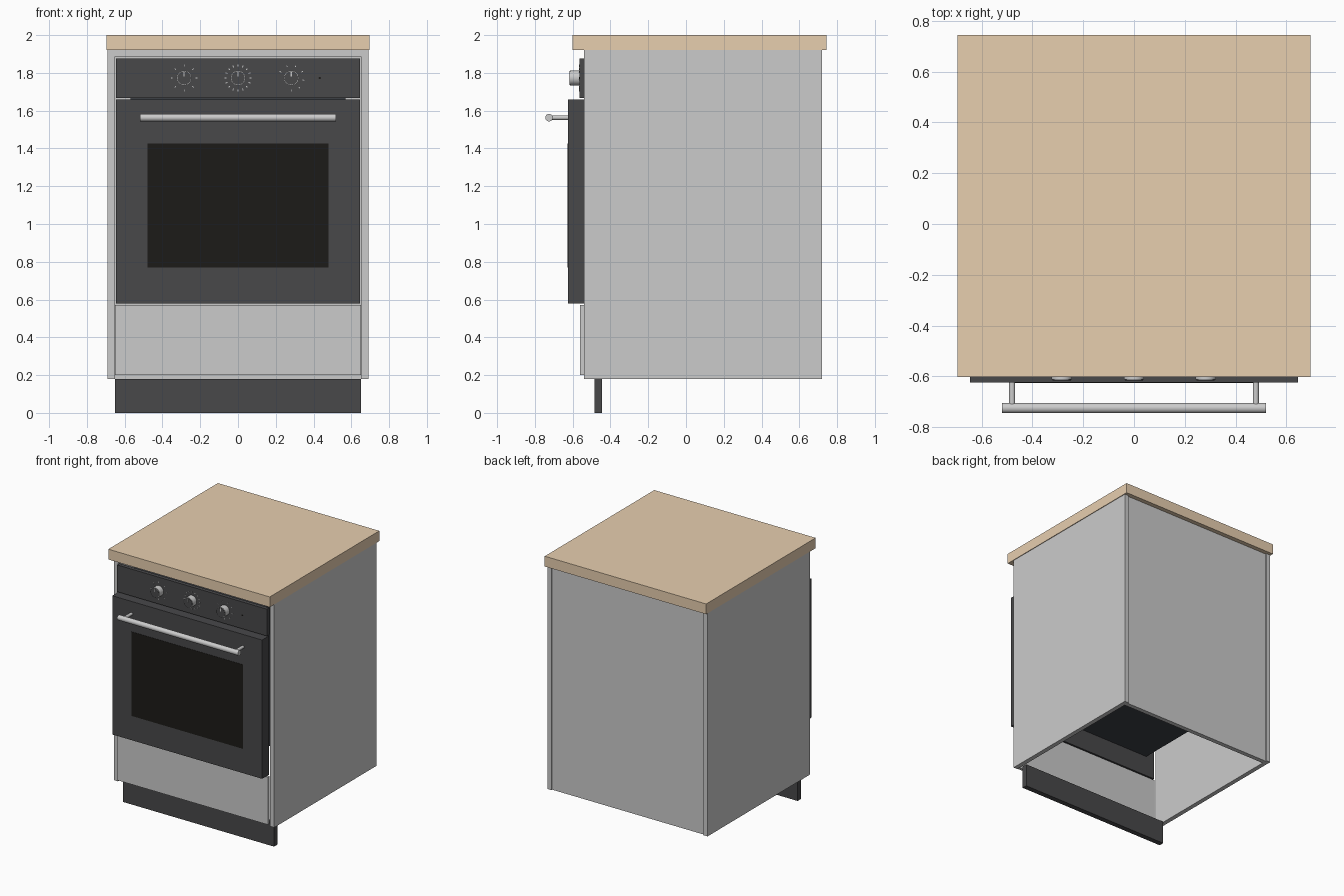
import bpy, math
from math import sin, cos, radians

if "Cube" in bpy.data.objects:
    bpy.data.objects.remove(bpy.data.objects["Cube"])


def material(name, rgb):
    m = bpy.data.materials.new(name)
    m.diffuse_color = (*rgb, 1)
    m.use_nodes = True
    m.node_tree.nodes["Principled BSDF"].inputs["Base Color"].default_value = m.diffuse_color
    return m


wood = material("wood", (0.80, 0.62, 0.43))
dark = material("dark_enamel", (0.065, 0.065, 0.068))
glass = material("dark_glass", (0.012, 0.011, 0.009))
steel = material("oven_shell", (0.045, 0.05, 0.06))
white = material("white_marks", (0.85, 0.85, 0.85))


def box(name, x, y, z, mat=None):
    """Box from (min, max) ranges."""
    bpy.ops.mesh.primitive_cube_add(size=1, location=[(a + b) / 2 for a, b in (x, y, z)])
    o = bpy.context.object
    o.name = name
    o.scale = [b - a for a, b in (x, y, z)]
    bpy.ops.object.transform_apply(location=False, rotation=False, scale=True)
    if mat:
        o.data.materials.append(mat)
    return o


def cyl(name, center, r, length, axis="y", mat=None, sides=32):
    rot = (radians(90), 0, 0) if axis == "y" else (0, radians(90), 0)
    bpy.ops.mesh.primitive_cylinder_add(vertices=sides, radius=r, depth=length,
                                        location=center, rotation=rot)
    o = bpy.context.object
    o.name = name
    if mat:
        o.data.materials.append(mat)
    bpy.ops.object.shade_smooth_by_angle(angle=radians(35))
    return o


# Cabinet carcass, open underneath
box("countertop", (-0.695, 0.695), (-0.602, 0.745), (1.92, 2.0), wood)
for side, s in (("left", -1), ("right", 1)):
    box(side + "_side_panel", tuple(sorted((s * 0.655, s * 0.69))), (-0.54, 0.72), (0.18, 1.92))
box("back_panel", (-0.655, 0.655), (0.675, 0.71), (0.18, 1.92))
box("top_rail", (-0.655, 0.655), (-0.535, -0.44), (1.885, 1.92))
box("drawer_front", (-0.65, 0.65), (-0.562, -0.54), (0.2, 0.57))
box("plinth", (-0.65, 0.65), (-0.485, -0.445), (0, 0.18), dark)

# Oven
box("oven_body", (-0.57, 0.57), (-0.54, 0.5), (0.74, 1.84), steel)
box("oven_door", (-0.645, 0.645), (-0.625, -0.54), (0.58, 1.66), dark)
box("door_window", (-0.48, 0.48), (-0.627, -0.6), (0.77, 1.425), glass)
box("control_panel", (-0.645, 0.645), (-0.565, -0.535), (1.668, 1.877), dark)

# Door handle
cyl("handle_bar", (0, -0.725, 1.563), 0.02, 1.04, "x")
for s in (-1, 1):
    cyl("handle_post", (s * 0.48, -0.673, 1.563), 0.012, 0.104)

# Knobs with printed dial marks: x position, mark count, first and last angle
Z = 1.773
for x, count, a0, a1 in ((-0.285, 8, 0, 315), (0, 16, 0, 337.5), (0.282, 7, -90, 150)):
    cyl("knob", (x, -0.588, Z), 0.04, 0.05)
    cyl("knob_cap", (x, -0.6125, Z), 0.036, 0.006, mat=dark)
    box("knob_pointer", (x - 0.003, x + 0.003), (-0.617, -0.612), (Z + 0.008, Z + 0.034), white)
    for i in range(count):
        a = radians(a0 + (a1 - a0) * i / (count - 1))
        mark = box("dial_mark", (-0.005, 0.005), (-0.001, 0.001), (-0.002, 0.002), white)
        mark.location = (x + 0.066 * cos(a), -0.5655, Z + 0.066 * sin(a))
        mark.rotation_euler = (0, -a, 0)

# Indicator light
cyl("indicator_light", (0.433, -0.5655, Z), 0.006, 0.004, mat=glass, sides=16)
